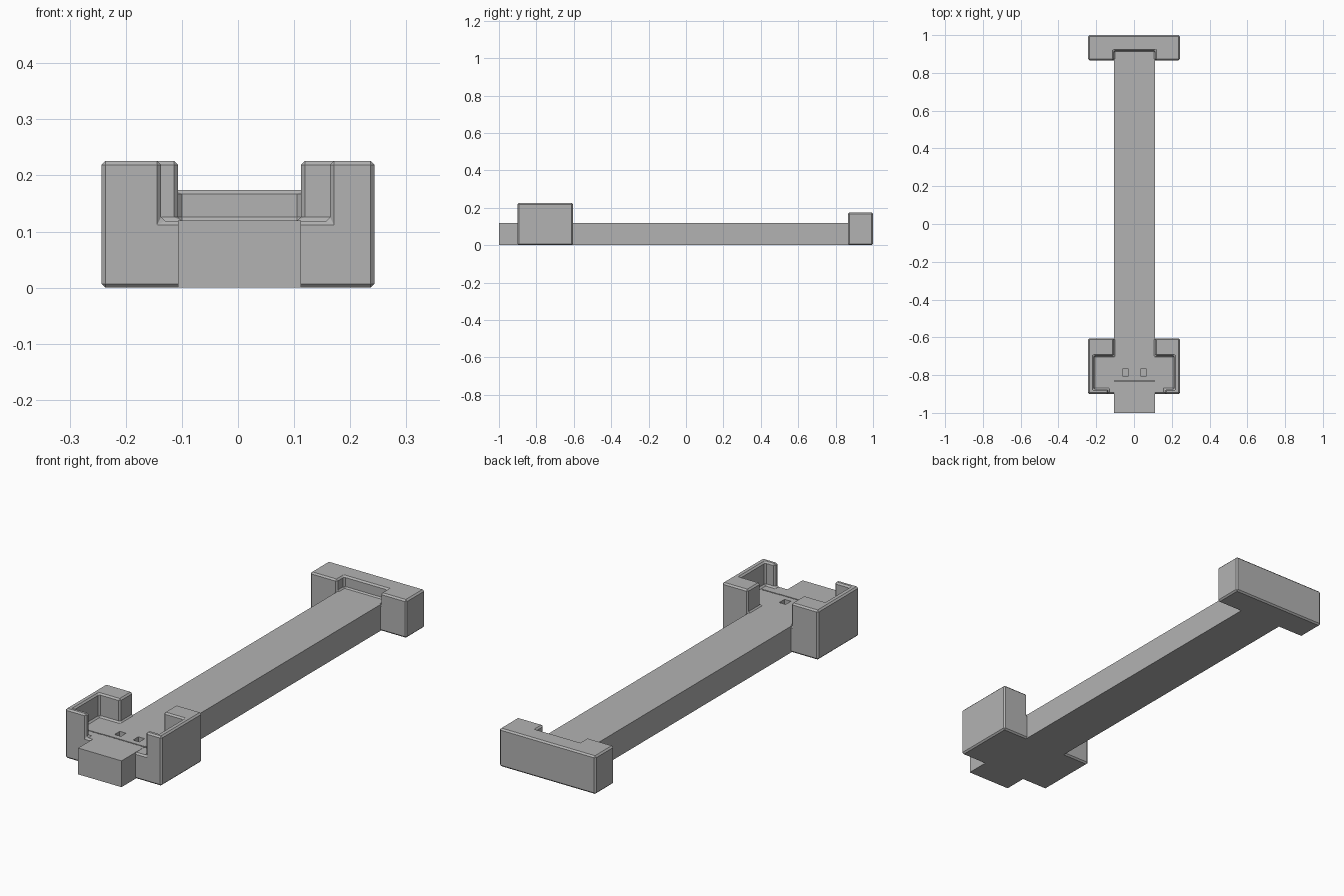
import bpy
import bmesh

cube = bpy.data.objects.get("Cube")
if cube:
    bpy.data.objects.remove(cube, do_unlink=True)

grey = bpy.data.materials.new("plain grey")
grey.use_nodes = True
grey.diffuse_color = (0.45, 0.45, 0.45, 1)
grey.node_tree.nodes["Principled BSDF"].inputs["Base Color"].default_value = grey.diffuse_color


def prism(name, outline, z0, z1):
    """Extrude a plan outline between two heights."""
    bm = bmesh.new()
    base = bm.faces.new([bm.verts.new((x, y, z0)) for x, y in outline])
    top = bmesh.ops.extrude_face_region(bm, geom=[base])["geom"]
    bmesh.ops.translate(bm, vec=(0, 0, z1 - z0),
                        verts=[v for v in top if isinstance(v, bmesh.types.BMVert)])
    bmesh.ops.recalc_face_normals(bm, faces=bm.faces)
    mesh = bpy.data.meshes.new(name)
    bm.to_mesh(mesh)
    bm.free()
    mesh.materials.append(grey)
    obj = bpy.data.objects.new(name, mesh)
    bpy.context.collection.objects.link(obj)
    return obj


def box(name, x0, x1, y0, y1, z0, z1):
    return prism(name, [(x0, y0), (x1, y0), (x1, y1), (x0, y1)], z0, z1)


def apply(obj, kind, **settings):
    bpy.context.view_layer.objects.active = obj
    mod = obj.modifiers.new(kind, kind)
    for key, value in settings.items():
        setattr(mod, key, value)
    bpy.ops.object.modifier_apply(modifier=mod.name)


def cut(obj, cutter):
    apply(obj, "BOOLEAN", operation="DIFFERENCE", solver="EXACT", object=cutter)


def chamfer(obj):
    apply(obj, "BEVEL", width=0.007, segments=1, limit_method="ANGLE")


LEFT, RIGHT, DECK, HALF = -0.107, 0.112, 0.12, 0.243

# Long beam
beam = box("beam", LEFT, RIGHT, -1, 0.915, 0, DECK)

# Front housing with a stepped pocket open at the front and back
housing = box("front_housing", -HALF, HALF, -0.9, -0.605, 0, 0.226)
pocket = prism("pocket_cutter", [
    (-0.137, -0.95), (0.164, -0.95), (0.164, -0.875), (0.213, -0.875),
    (0.213, -0.697), (RIGHT, -0.697), (RIGHT, -0.55), (LEFT, -0.55),
    (LEFT, -0.697), (-0.213, -0.697), (-0.213, -0.875), (-0.137, -0.875)],
    DECK - 0.001, 0.3)
cut(housing, pocket)
chamfer(housing)

# End block with a notch that receives the beam
end_block = box("end_block", -HALF, HALF, 0.866, 1, 0, 0.174)
notch = box("notch_cutter", LEFT, RIGHT, 0.8, 0.918, DECK - 0.001, 0.3)
cut(end_block, notch)
chamfer(end_block)

# Two small sockets and a thin cross slot in the deck
details = [box("slot_cutter", -0.19, 0.2, -0.835, -0.83, 0.112, 0.15)]
for x in (-0.044, 0.05):
    details.append(box("socket_cutter", x - 0.016, x + 0.016, -0.805, -0.767, 0.09, 0.15))
for part in (beam, housing):
    for cutter in details:
        cut(part, cutter)

for cutter in [pocket, notch] + details:
    bpy.data.objects.remove(cutter, do_unlink=True)
